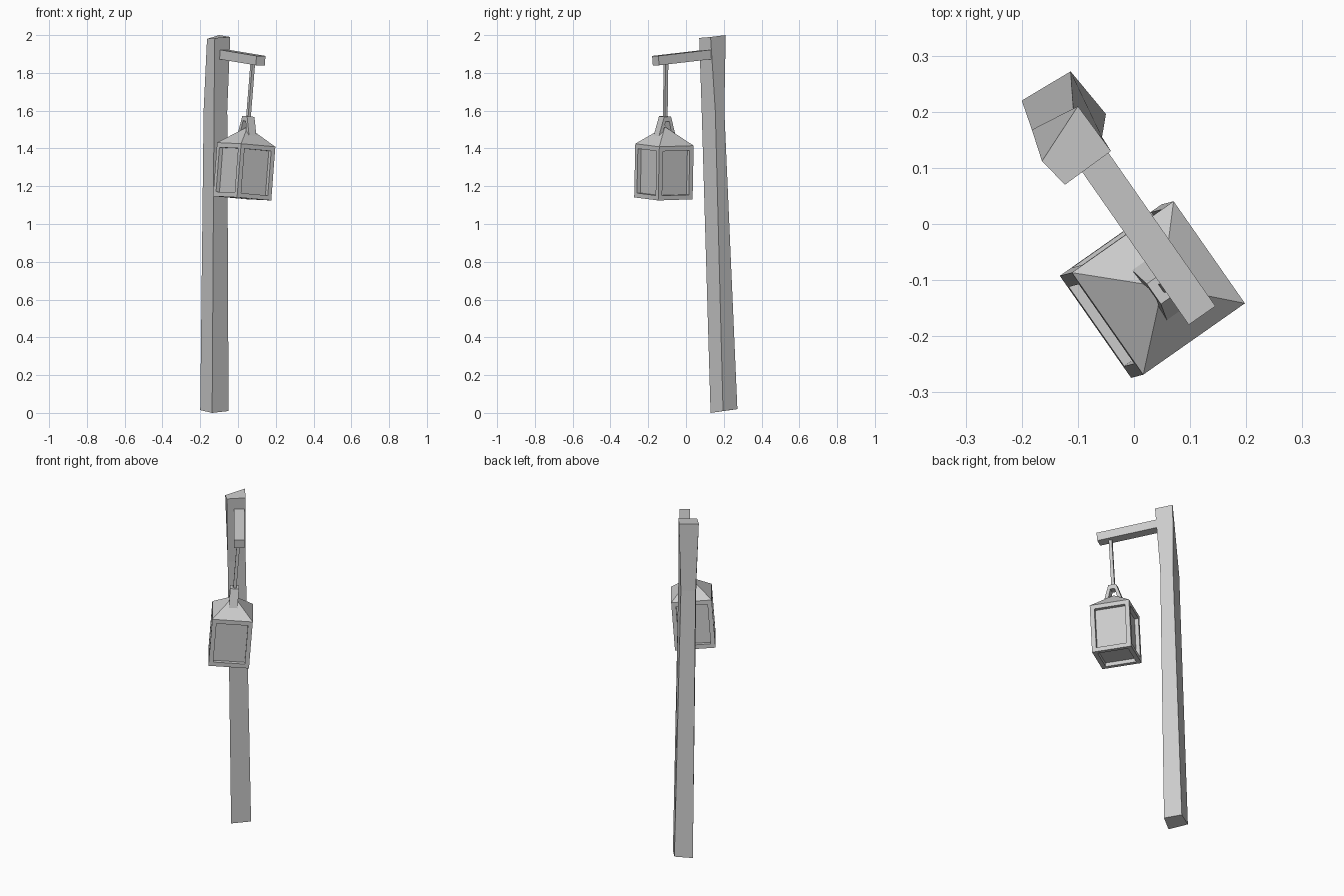
import bpy, bmesh, math
from mathutils import Matrix, Vector

cube = bpy.data.objects.get("Cube")
if cube:
    bpy.data.objects.remove(cube, do_unlink=True)

grey = bpy.data.materials.new("plain_grey")
grey.use_nodes = True
COLOUR = (0.6, 0.6, 0.6, 1)
grey.diffuse_color = COLOUR
grey.node_tree.nodes["Principled BSDF"].inputs["Base Color"].default_value = COLOUR


def add_part(name, bm, matrix=Matrix()):
    bmesh.ops.recalc_face_normals(bm, faces=bm.faces)
    mesh = bpy.data.meshes.new(name)
    bm.to_mesh(mesh)
    bm.free()
    mesh.materials.append(grey)
    obj = bpy.data.objects.new(name, mesh)
    obj.matrix_world = matrix
    bpy.context.collection.objects.link(obj)
    return obj


def loft(name, rings, matrix=Matrix()):
    """Skin a stack of equal rings and cap both ends."""
    bm = bmesh.new()
    loops = [[bm.verts.new(p) for p in ring] for ring in rings]
    n = len(loops[0])
    for low, high in zip(loops, loops[1:]):
        for i in range(n):
            j = (i + 1) % n
            bm.faces.new((low[i], low[j], high[j], high[i]))
    bm.faces.new(loops[0][::-1])
    bm.faces.new(loops[-1])
    return add_part(name, bm, matrix)


def beam(name, start, end, width, height, side):
    """Square beam between two points; side is its horizontal cross direction."""
    start, end, side = Vector(start), Vector(end), Vector(side).normalized()
    up = side.cross(end - start).normalized()
    if up.dot(Vector((0.1, 0.1, 1))) < 0:
        up = -up
    corners = [side * width / 2 * a + up * height / 2 * b
               for a, b in ((-1, -1), (1, -1), (1, 1), (-1, 1))]
    return loft(name, [[p + c for c in corners] for p in (start, end)])


# Leaning, slightly crooked post
loft("post", [
    [(-.20, .22, .015), (-.113, .272, .02), (-.05, .196, .01), (-.137, .13, 0)],
    [(-.182, .168, 1.6), (-.108, .203, 1.6), (-.057, .155, 1.6), (-.127, .083, 1.6)],
    [(-.164, .112, 1.98), (-.10, .21, 2), (-.041, .13, 1.99), (-.123, .07, 1.985)],
])

# Arm reaching out over the lantern
YAW = math.radians(-55)
along = Vector((math.cos(YAW), math.sin(YAW), 0))
across = Vector((-along.y, along.x, 0))
beam("arm", (-.09, .14, 1.9), (.12, -.161, 1.865), .058, .05, across)

# Thin rod holding the lantern
beam("hanging_rod", (.055, -.11, 1.56), (.078, -.106, 1.85), .018, .018, across)

# Tilted frame shared by the lantern parts, origin at the centre of the eaves
axis = Vector((.076, .02, 1))
tilt = Vector((0, 0, 1)).rotation_difference(axis).to_matrix().to_4x4()
lantern = Matrix.Translation((.0435, -.114, 1.42)) @ tilt @ Matrix.Rotation(YAW, 4, "Z")

# Lantern box with recessed panes and a pyramid roof
HALF, TALL = .111, .285
bm = bmesh.new()
bmesh.ops.create_cube(bm, size=1, matrix=Matrix.Translation((0, 0, -TALL / 2))
                      @ Matrix.Diagonal((HALF * 2, HALF * 2, TALL, 1)))
bm.normal_update()
top = max(bm.faces, key=lambda f: f.normal.z)
panes = [f for f in bm.faces if f is not top]
bmesh.ops.inset_individual(bm, faces=panes, thickness=.035)
inner = bmesh.ops.inset_individual(bm, faces=panes, thickness=0, depth=-.022)
apex = bmesh.ops.poke(bm, faces=[top])["verts"][0]
apex.co.z = .095
add_part("lantern_body", bm, lantern)

# Arched handle on the roof
outline = [(-.06, .03), (-.022, .15), (.022, .15), (.06, .03),
           (.033, .04), (.012, .125), (-.012, .125), (-.033, .04)]
bm = bmesh.new()
sides = [[bm.verts.new((x, y, z)) for x, z in outline] for y in (-.024, .024)]
n = len(outline)
for i in range(n):
    j = (i + 1) % n
    bm.faces.new((sides[0][i], sides[0][j], sides[1][j], sides[1][i]))
for s in sides:
    for a, b, c, d in ((0, 1, 6, 7), (1, 2, 5, 6), (2, 3, 4, 5)):
        bm.faces.new((s[a], s[b], s[c], s[d]))
add_part("lantern_handle", bm, lantern)
